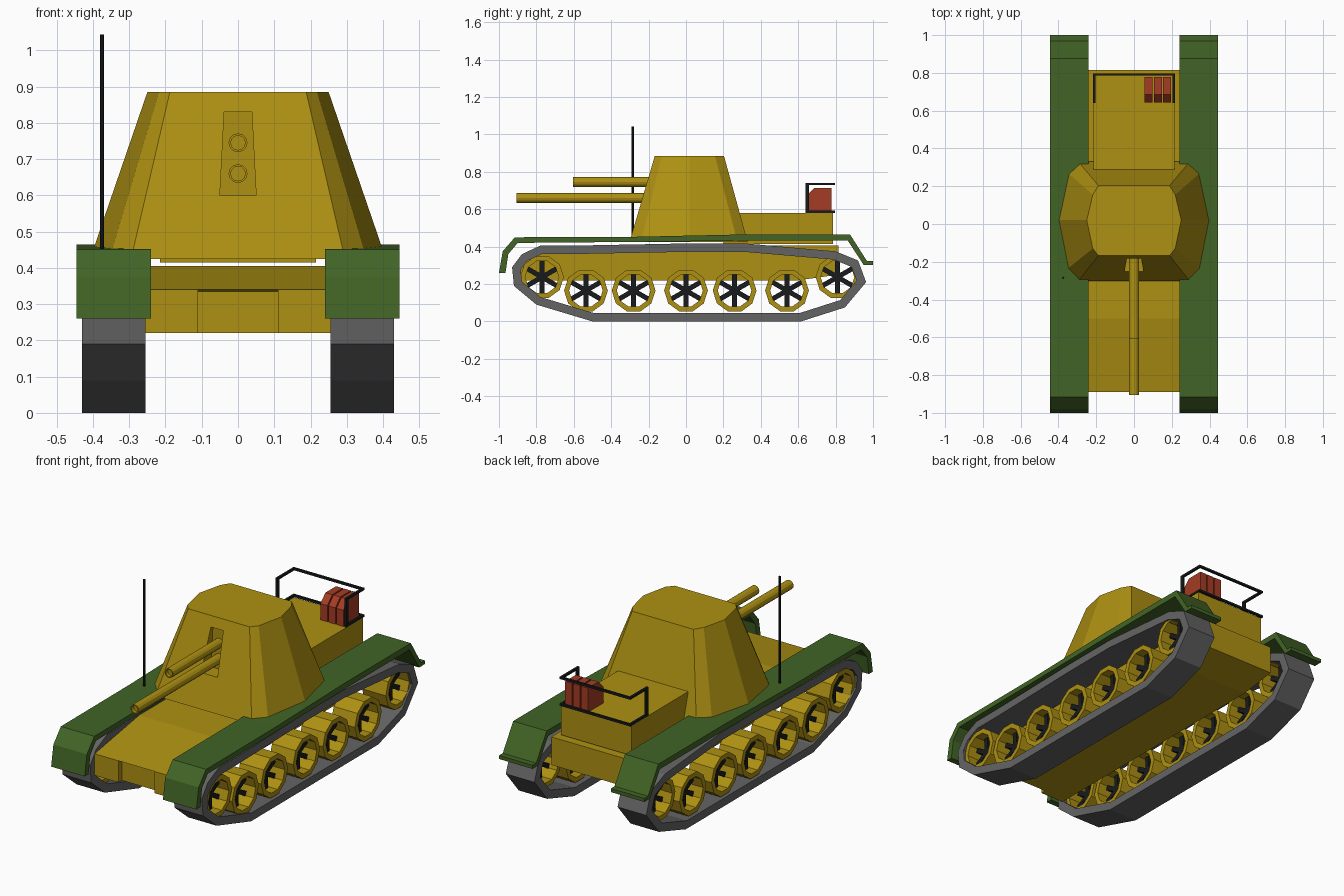
import bpy, bmesh, math
from mathutils import Vector

if "Cube" in bpy.data.objects:
    bpy.data.objects.remove(bpy.data.objects["Cube"])


def material(name, rgb):
    m = bpy.data.materials.new(name)
    m.diffuse_color = (*rgb, 1)
    m.use_nodes = True
    m.node_tree.nodes["Principled BSDF"].inputs["Base Color"].default_value = m.diffuse_color
    return m


YELLOW = material("ochre_yellow", (0.42, 0.28, 0.006))
GREEN = material("dark_green", (0.054, 0.127, 0.019))
GREY = material("track_grey", (0.127, 0.127, 0.127))
RED = material("rust_red", (0.376, 0.045, 0.018))
BLACK = material("black", (0.009, 0.01, 0.011))


def loft(name, mat, loops, cyclic=False):
    """Bridge loops of points in order; cap the ends, or close into a ring."""
    bm = bmesh.new()
    rows = [[bm.verts.new(p) for p in loop] for loop in loops]
    n = len(rows[0])
    pairs = list(zip(rows, rows[1:])) + ([(rows[-1], rows[0])] if cyclic else [])
    for a, b in pairs:
        for i in range(n):
            j = (i + 1) % n
            bm.faces.new((a[i], a[j], b[j], b[i]))
    if not cyclic:
        bm.faces.new(rows[0])
        bm.faces.new(rows[-1])
    bmesh.ops.recalc_face_normals(bm, faces=bm.faces)
    me = bpy.data.meshes.new(name)
    bm.to_mesh(me)
    bm.free()
    me.materials.append(mat)
    ob = bpy.data.objects.new(name, me)
    bpy.context.collection.objects.link(ob)
    return ob


def at_x(profile, x):
    return [(x, y, z) for y, z in profile]


def prism(name, mat, profile, x0, x1):
    return loft(name, mat, [at_x(profile, x0), at_x(profile, x1)])


def ring(name, mat, outer, inner, x0, x1):
    return loft(name, mat, [at_x(outer, x0), at_x(outer, x1),
                            at_x(inner, x1), at_x(inner, x0)], True)


def box(name, mat, x0, x1, y0, y1, z0, z1):
    return prism(name, mat, [(y0, z0), (y1, z0), (y1, z1), (y0, z1)], x0, x1)


def circle(cu, cv, r, n):
    return [(cu + r * math.cos(math.tau * i / n), cv + r * math.sin(math.tau * i / n))
            for i in range(n)]


def inset(pts, d):
    """Offset a counter-clockwise polygon inwards by d."""
    out = []
    for i, p in enumerate(pts):
        p = Vector(p)
        e0 = (p - Vector(pts[i - 1])).normalized()
        e1 = (Vector(pts[(i + 1) % len(pts)]) - p).normalized()
        n0, n1 = Vector((-e0.y, e0.x)), Vector((-e1.y, e1.x))
        out.append(tuple(p + (n0 + n1) * d / (1 + n0.dot(n1))))
    return out


# Lower hull: two sides and a middle with a recessed nose plate
hull = [(-0.89, 0.22), (-0.89, 0.34), (-0.5, 0.405), (0.815, 0.405), (0.815, 0.25), (0.6, 0.22)]
middle = [(-0.86, 0.22), (-0.86, 0.335), (-0.89, 0.34)] + hull[2:]
prism("hull_middle", YELLOW, middle, -0.11, 0.11)
for s in (1, -1):
    prism("hull_side", YELLOW, hull, 0.11 * s, 0.255 * s)

# Engine deck
box("engine_deck", YELLOW, -0.215, 0.215, 0.2, 0.785, 0.415, 0.58)


# Sloped gun housing
def housing_loop(half, z):
    return [(x, y, z) for x, y in half] + [(-x, y, z) for x, y in reversed(half)]


base = [(0.295, -0.302), (0.355, -0.24), (0.408, 0.02), (0.355, 0.275), (0.295, 0.33)]
roof = [(0.188, -0.167), (0.218, -0.13), (0.25, 0.02), (0.218, 0.155), (0.188, 0.203)]
housing = loft("gun_housing", YELLOW, [housing_loop(base, 0.425), housing_loop(roof, 0.885)])

# Tapered gun slot cut into the front
slot = [(-0.05, 0.6), (0.05, 0.6), (0.038, 0.83), (-0.038, 0.83)]
cutter = loft("slot_cutter", YELLOW, [[(x, -0.5, z) for x, z in slot],
                                      [(x, -0.165, z) for x, z in slot]])
cutter.hide_render = True
mod = housing.modifiers.new("slot", 'BOOLEAN')
mod.operation = 'DIFFERENCE'
mod.solver = 'EXACT'
mod.object = cutter
bpy.context.view_layer.objects.active = housing
bpy.ops.object.modifier_apply(modifier=mod.name)
bpy.data.objects.remove(cutter)

# Two gun barrels with hollow muzzles
for name, z, front in (("upper_barrel", 0.745, -0.605), ("lower_barrel", 0.66, -0.905)):
    steps = ((0.026, -0.15), (0.026, front), (0.02, front), (0.02, front + 0.02))
    loft(name, YELLOW, [[(x, y, v) for x, v in circle(0, z, r, 12)] for r, y in steps])

track = [(-0.93, 0.29), (-0.92, 0.19), (-0.80, 0.09), (-0.50, 0), (0.615, 0), (0.85, 0.075),
         (0.963, 0.21), (0.92, 0.326), (0.80, 0.375), (0.315, 0.417), (0, 0.417),
         (-0.62, 0.405), (-0.78, 0.405), (-0.877, 0.36)]
fender = [(-1, 0.26), (-0.98, 0.375), (-0.915, 0.45), (-0.3, 0.452), (0.3, 0.465), (0.877, 0.465),
          (0.968, 0.322), (1, 0.322), (1, 0.302), (0.95, 0.302), (0.865, 0.432), (0.3, 0.432),
          (-0.3, 0.425), (-0.9, 0.42), (-0.95, 0.36), (-0.965, 0.26)]
wheels = [(-0.77, 0.237), (-0.535, 0.165), (-0.28, 0.165), (0, 0.165), (0.26, 0.165),
          (0.54, 0.165), (0.81, 0.237)]

for s in (1, -1):
    # Track loop and fender on each side
    ring("track", GREY, track, inset(track, 0.045), 0.255 * s, 0.43 * s)
    prism("fender", GREEN, fender, 0.24 * s, 0.445 * s)
    # Open wheels: yellow rim, black six-armed spokes
    for y, z in wheels:
        ring("wheel_rim", YELLOW, circle(y, z, 0.117, 10), circle(y, z, 0.09, 10),
             0.275 * s, 0.42 * s)
        for k in range(3):
            a = math.pi / 2 + k * math.pi / 3
            c, n = math.cos(a), math.sin(a)
            bar = [(y + u * c - v * n, z + u * n + v * c)
                   for u, v in ((-0.093, -0.013), (0.093, -0.013), (0.093, 0.013), (-0.093, 0.013))]
            prism("wheel_spoke", BLACK, bar, 0.325 * s, 0.37 * s)

# Antenna
loft("antenna", BLACK, [[(x, y, z) for x, y in circle(-0.375, -0.285, 0.006, 8)]
                        for z in (0.44, 1.043)])

# Luggage rack: upper and lower U rails with two posts
t = 0.006
for z in (0.587, 0.735):
    box("rack_back_rail", BLACK, -0.217, 0.217, 0.785, 0.785 + 2 * t, z - t, z + t)
    for x in (-0.211, 0.211):
        box("rack_side_rail", BLACK, x - t, x + t, 0.64, 0.79, z - t, z + t)
for x in (-0.211, 0.211):
    box("rack_post", BLACK, x - t, x + t, 0.64, 0.658, 0.58, 0.74)

# Fuel cans with a bevelled front corner
can = [(0.642, 0.58), (0.642, 0.67), (0.685, 0.714), (0.778, 0.714), (0.778, 0.58)]
for x in (0.077, 0.126, 0.175):
    prism("fuel_can", RED, can, x - 0.021, x + 0.021)
